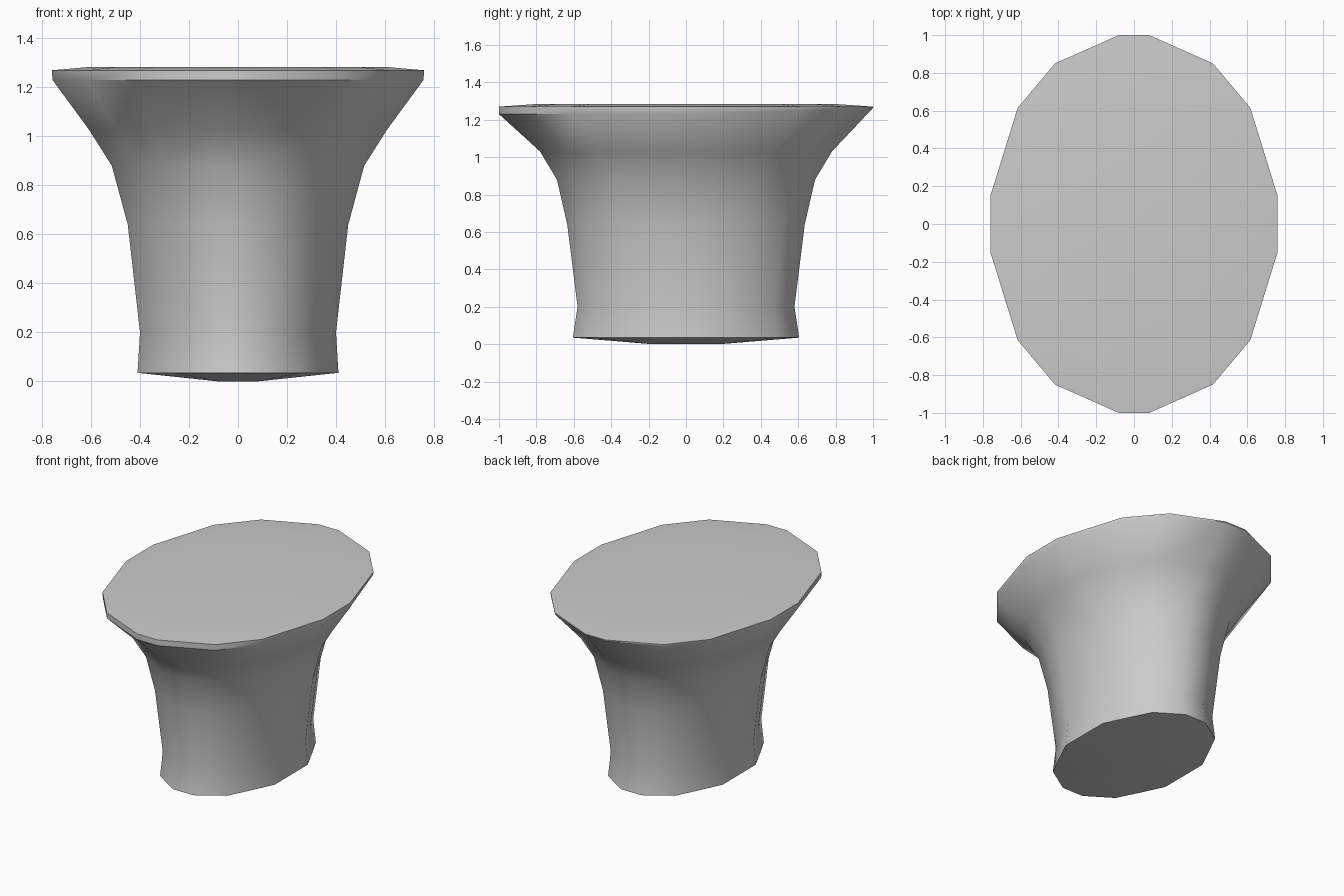
import bpy, bmesh, math

if "Cube" in bpy.data.objects:
    bpy.data.objects.remove(bpy.data.objects["Cube"])

# One quadrant of the outline (unit half-widths): stem and flared cap
STEM = [(1, 0.30), (0.82, 0.555), (0.63, 0.81), (0.195, 1)]
CAP = [(1, 0.15), (0.81, 0.615), (0.55, 0.85), (0.105, 1)]

# Height, half-width x, half-width y, blend from stem to cap outline
RINGS = [
    (0.035, 0.41, 0.605, 0.0),
    (0.20, 0.40, 0.58, 0.0),
    (0.64, 0.45, 0.635, 0.1),
    (0.88, 0.515, 0.69, 0.25),
    (1.03, 0.61, 0.78, 0.5),
    (1.23, 0.757, 1.0, 1.0),
    (1.27, 0.76, 1.0, 1.0),
    (1.284, 0.60, 0.80, 1.0),
]


def outline(blend):
    q = [(a + (c - a) * blend, b + (d - b) * blend)
         for (a, b), (c, d) in zip(STEM, CAP)]
    half = q + [(-x, y) for x, y in reversed(q)]
    return half + [(-x, -y) for x, y in half]


def build_knob():
    bm = bmesh.new()
    rings = []
    for i, (z, hx, hy, blend) in enumerate(RINGS):
        # The lower rim edge climbs towards the back
        lift = 0.033 if i == 5 else 0
        rings.append([bm.verts.new((x * hx, y * hy, z + lift * max(0, y)))
                      for x, y in outline(blend)])
    n = len(rings[0])
    for low, high in zip(rings, rings[1:]):
        for j in range(n):
            k = (j + 1) % n
            bm.faces.new((low[j], low[k], high[k], high[j]))
    bm.faces.new(rings[-1])

    # Slightly bulging underside with a small flat centre
    foot = [bm.verts.new((sx * 0.08, sy * 0.18, 0))
            for sx, sy in ((1, 1), (-1, 1), (-1, -1), (1, -1))]
    base = rings[0]
    for c in range(4):
        for j in range(3):
            bm.faces.new((base[c * 4 + j + 1], base[c * 4 + j], foot[c]))
        d = (c + 1) % 4
        bm.faces.new((base[d * 4], base[c * 4 + 3], foot[c], foot[d]))
    bm.faces.new(foot[::-1])
    bmesh.ops.recalc_face_normals(bm, faces=bm.faces)

    mesh = bpy.data.meshes.new("flared_knob")
    bm.to_mesh(mesh)
    bm.free()
    obj = bpy.data.objects.new("flared_knob", mesh)
    bpy.context.collection.objects.link(obj)
    return obj


knob = build_knob()
bpy.context.view_layer.objects.active = knob
knob.select_set(True)
bpy.ops.object.shade_smooth_by_angle(angle=math.radians(36))
